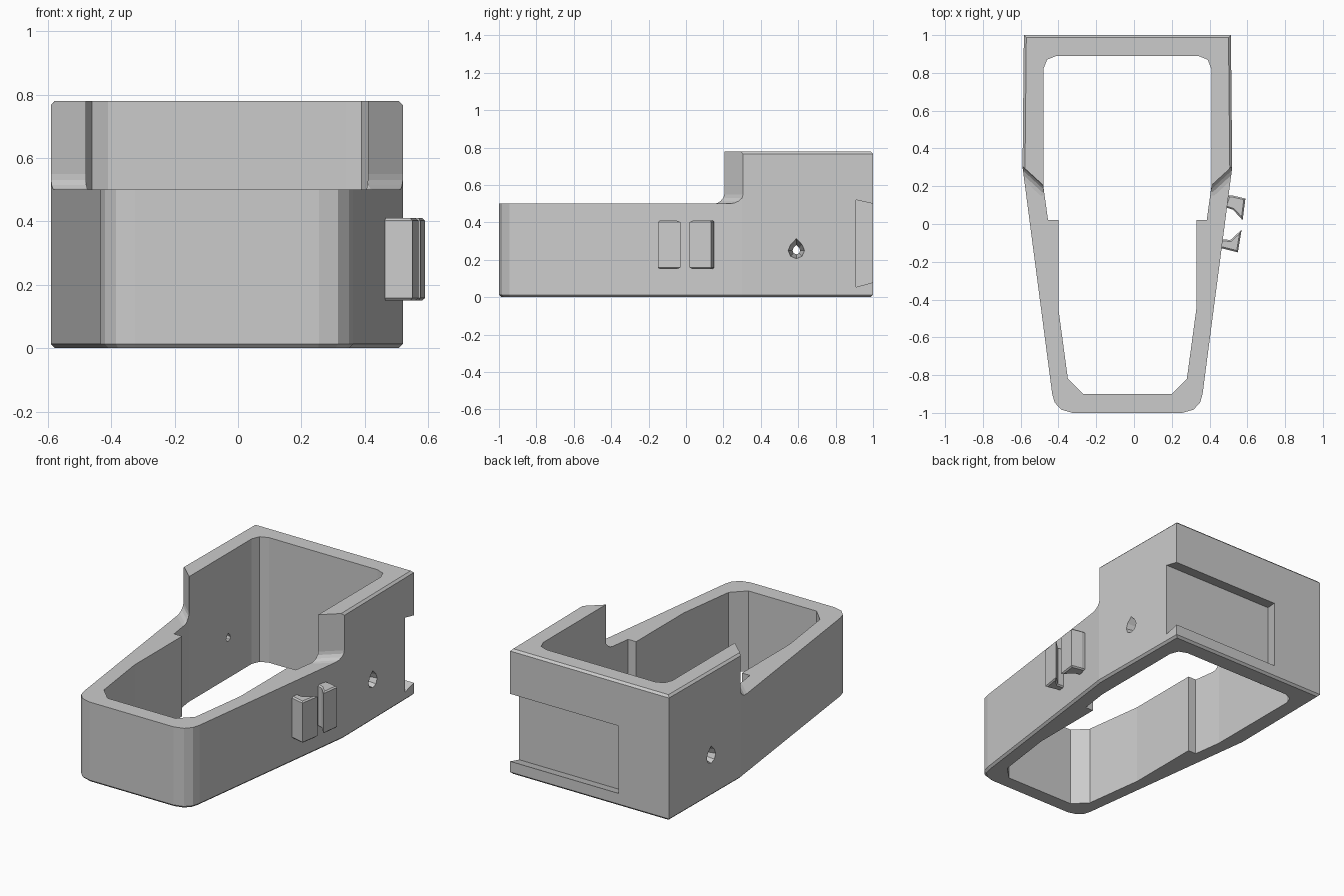
import bpy, bmesh
from math import cos, sin, pi

if "Cube" in bpy.data.objects:
    bpy.data.objects.remove(bpy.data.objects["Cube"])

CX = -0.035  # symmetry plane of the housing


def finish(name, bm):
    bmesh.ops.recalc_face_normals(bm, faces=bm.faces)
    me = bpy.data.meshes.new(name)
    bm.to_mesh(me)
    bm.free()
    ob = bpy.data.objects.new(name, me)
    bpy.context.collection.objects.link(ob)
    return ob


def loft(name, a, b, bevel=0, segs=1, ends=(0, 1)):
    """Solid between two matching 3D loops, optionally bevelling the end rims."""
    bm = bmesh.new()
    loops = [[bm.verts.new(p) for p in ring] for ring in (a, b)]
    caps = [bm.faces.new(l) for l in loops]
    n = len(a)
    for i in range(n):
        j = (i + 1) % n
        bm.faces.new((loops[0][i], loops[0][j], loops[1][j], loops[1][i]))
    bmesh.ops.recalc_face_normals(bm, faces=bm.faces)
    if bevel:
        edges = [e for k in ends for e in caps[k].edges]
        bmesh.ops.bevel(bm, geom=edges, offset=bevel, segments=segs,
                        profile=0.5, affect='EDGES')
    return finish(name, bm)


def prism(name, pts, z0, z1, **kw):
    return loft(name, [(x, y, z0) for x, y in pts], [(x, y, z1) for x, y in pts], **kw)


def mirrored(half):
    return [(CX + x, y) for x, y in half] + [(CX - x, y) for x, y in reversed(half)]


def cut(target, cutter):
    cutter.hide_render = True
    mod = target.modifiers.new("cut", 'BOOLEAN')
    mod.operation = 'DIFFERENCE'
    mod.solver = 'EXACT'
    mod.object = cutter
    bpy.context.view_layer.objects.active = target
    bpy.ops.object.modifier_apply(modifier=mod.name)
    bpy.data.objects.remove(cutter)


# Housing: tapered outer block
outer = mirrored([(0.548, 1), (0.555, 0.3), (0.398, -0.9), (0.385, -0.945),
                  (0.35, -0.983), (0.29, -1)])
housing = prism("housing", outer, 0, 0.78, bevel=0.013)

# Lowered front half with angled, filleted shoulders
cut(housing, prism("front_cutter", mirrored([(0.44, 0.2), (0.9, 0.62), (0.9, -1.4)]),
                   0.5, 1.2, bevel=0.05, segs=4, ends=(0,)))

# Open well with the side step and chamfered front corners
inner = mirrored([(0.375, 0.89), (0.425, 0.87), (0.445, 0.82), (0.445, 0.2),
                  (0.42, 0.02), (0.365, 0.02), (0.365, -0.45), (0.315, -0.82),
                  (0.235, -0.9)])
cut(housing, prism("well_cutter", inner, -0.3, 1.3))


# Dovetail slot in the back, open on the right
def slot(y, x0, z0, z1):
    return [(x0, y, z0), (0.8, y, z0), (0.8, y, z1), (x0, y, z1)]


cut(housing, loft("slot_cutter", slot(0.91, -0.26, 0.055, 0.52),
                  slot(1.01, -0.23, 0.082, 0.498)))

# Teardrop screw holes, narrowing inwards through both walls
tear = [(cos(a), sin(a)) for a in [pi * (k / 4) for k in range(-4, 2)]]
tear += [(0, 1.45), (cos(pi * 0.75), sin(pi * 0.75))]


def hole_ring(x, r):
    return [(x, 0.59 + r * u, 0.25 + r * v) for u, v in tear]


for s in (-1, 1):
    cut(housing, loft("hole_cutter", hole_ring(CX + s * 0.6, 0.054),
                      hole_ring(CX + s * 0.4, 0.011)))

# Pair of cable clip jaws on the right wall
jaws = {"rear_clip": [(0.48, 0.09), (0.50, 0.15), (0.525, 0.15), (0.59, 0.135),
                      (0.575, 0.02), (0.525, 0.075)],
        "front_clip": [(0.45, -0.125), (0.55, -0.15), (0.57, -0.03),
                       (0.51, -0.085), (0.46, -0.08)]}
for name, pts in jaws.items():
    prism(name, pts, 0.15, 0.41, bevel=0.008)
